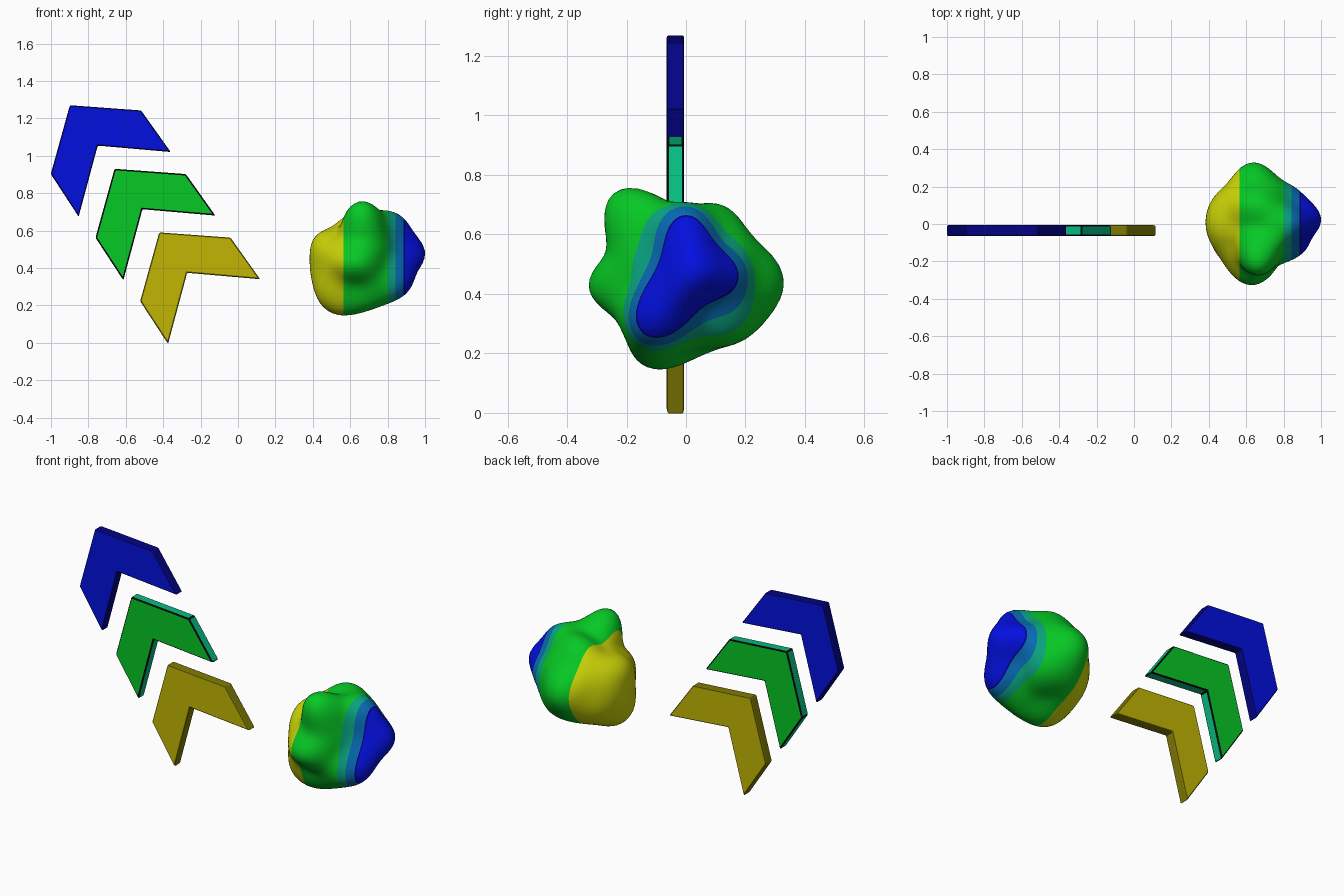
import bpy, bmesh, math
from mathutils import Vector

if "Cube" in bpy.data.objects:
    bpy.data.objects.remove(bpy.data.objects["Cube"])


def material(name, rgb):
    m = bpy.data.materials.new(name)
    m.diffuse_color = (*rgb, 1)
    m.use_nodes = True
    m.node_tree.nodes["Principled BSDF"].inputs["Base Color"].default_value = m.diffuse_color
    return m


BLUE = material("bright blue", (0.001, 0.005, 0.74))
NAVY = material("navy rim", (0.001, 0.001, 0.23))
GREEN = material("green", (0.002, 0.58, 0.018))
RIM_TEAL = material("rim teal", (0.002, 0.50, 0.21))
OUTLINE = material("black outline", (0.001, 0.006, 0.006))
OCHRE = material("ochre", (0.54, 0.46, 0.001))
DARK_OCHRE = material("dark ochre rim", (0.22, 0.195, 0.001))
YELLOW = material("lime yellow", (0.60, 0.66, 0.002))
BAND_TEAL = material("band teal", (0.003, 0.38, 0.22))
BAND_BLUE = material("band steel blue", (0.002, 0.15, 0.46))


def finish(bm, name, mats, smooth=True):
    bmesh.ops.recalc_face_normals(bm, faces=bm.faces)
    me = bpy.data.meshes.new(name)
    bm.to_mesh(me)
    bm.free()
    for m in mats:
        me.materials.append(m)
    ob = bpy.data.objects.new(name, me)
    bpy.context.collection.objects.link(ob)
    if smooth:
        bpy.ops.object.select_all(action='DESELECT')
        ob.select_set(True)
        bpy.context.view_layer.objects.active = ob
        bpy.ops.object.shade_smooth_by_angle(angle=math.radians(60))
    return ob


# Chevrons: one bevelled plate profile, repeated up the diagonal
PROFILE = [(-0.421, 0.590), (-0.04, 0.562), (0.118, 0.340),
           (-0.272, 0.374), (-0.374, -0.006), (-0.523, 0.222)]
Y_FRONT, Y_BACK = -0.065, -0.006


def chevron(name, step, face_mat, rim_mat, edge_mat):
    bm = bmesh.new()
    dx, dz = -0.239 * step, 0.34 * step
    face = bm.faces.new([bm.verts.new((x + dx, Y_FRONT, z + dz)) for x, z in PROFILE])
    ext = bmesh.ops.extrude_face_region(bm, geom=[face])
    verts = [g for g in ext["geom"] if isinstance(g, bmesh.types.BMVert)]
    bmesh.ops.translate(bm, verts=verts, vec=(0, Y_BACK - Y_FRONT, 0))
    bevel = set(bmesh.ops.bevel(bm, geom=bm.edges[:], offset=0.008, segments=2,
                                profile=0.5, affect='EDGES')["faces"])
    bm.normal_update()
    for f in bm.faces:                      # plate face, rim or bevelled edge
        if abs(f.normal.y) > 0.98:
            f.material_index = 0
        elif f in bevel:
            f.material_index = 2
        else:
            f.material_index = 1
    finish(bm, name, [face_mat, rim_mat, edge_mat], smooth=False)


chevron("lower_chevron", 0, OCHRE, DARK_OCHRE, DARK_OCHRE)
chevron("middle_chevron", 1, GREEN, RIM_TEAL, OUTLINE)
chevron("upper_chevron", 2, BLUE, NAVY, NAVY)

# Rock: sphere whose radius is smoothly fitted to a few surface points
CENTRE = Vector((0.66, 0.0, 0.45))
KNOBS = [
    (0.65, -0.18, 0.755), (0.64, -0.27, 0.68), (0.63, -0.265, 0.55), (0.65, -0.04, 0.695),
    (0.66, 0.13, 0.695), (0.64, 0.22, 0.60), (0.63, 0.328, 0.444), (0.62, 0.20, 0.25),
    (0.64, 0.10, 0.215), (0.53, -0.09, 0.15), (0.66, -0.16, 0.18), (0.62, -0.225, 0.30),
    (0.62, -0.325, 0.444), (0.66, 0.0, 0.19),
    (0.385, 0.015, 0.49), (0.44, 0.0, 0.59), (0.43, 0.0, 0.24), (0.52, 0.0, 0.62),
    (0.50, 0.22, 0.45), (0.435, -0.145, 0.38), (0.48, 0.13, 0.26), (0.455, -0.16, 0.25),
    (0.50, 0.14, 0.60), (0.54, -0.13, 0.60), (1.0, 0.03, 0.48), (0.925, -0.125, 0.32),
]
# Outlines of the blue nose and of the banded area, as (y, z)
NOSE = [(0.02, 0.66), (0.11, 0.56), (0.175, 0.47), (0.08, 0.37), (-0.02, 0.285),
        (-0.15, 0.275), (-0.165, 0.35), (-0.09, 0.51)]
BAND = [(-0.08, 0.69), (0.11, 0.64), (0.23, 0.46), (0.165, 0.28), (0.03, 0.25),
        (-0.19, 0.43), (-0.15, 0.60)]
KNOBS += [(0.888, y, z) for y, z in NOSE] + [(0.80, y, z) for y, z in BAND]

dirs = [(Vector(p) - CENTRE).normalized() for p in KNOBS]
radii = [(Vector(p) - CENTRE).length for p in KNOBS]
BASE = sum(radii) / len(radii)
SHARP = 11.0


def kernel(a, b):
    return math.exp(-SHARP * (1 - a.dot(b)))


K = [[kernel(a, b) for b in dirs] for a in dirs]
weights = [0.0] * len(dirs)
for _ in range(120):
    for i, row in enumerate(K):
        weights[i] += radii[i] - BASE - sum(k * w for k, w in zip(row, weights))

bm = bmesh.new()
bmesh.ops.create_icosphere(bm, subdivisions=5, radius=1)
for v in bm.verts:
    d = v.co.normalized()
    v.co = CENTRE + d * (BASE + sum(w * kernel(d, c) for w, c in zip(weights, dirs)))

# Colour bands across the rock, cut cleanly along x
CUTS = [0.565, 0.80, 0.842, 0.886, 0.892]
for x in CUTS:
    bmesh.ops.bisect_plane(bm, geom=bm.verts[:] + bm.edges[:] + bm.faces[:],
                           plane_co=(x, 0, 0), plane_no=(1, 0, 0))
for f in bm.faces:
    f.material_index = sum(f.calc_center_median().x > x for x in CUTS)
finish(bm, "banded_rock", [YELLOW, GREEN, BAND_TEAL, BAND_BLUE, NAVY, BLUE])
